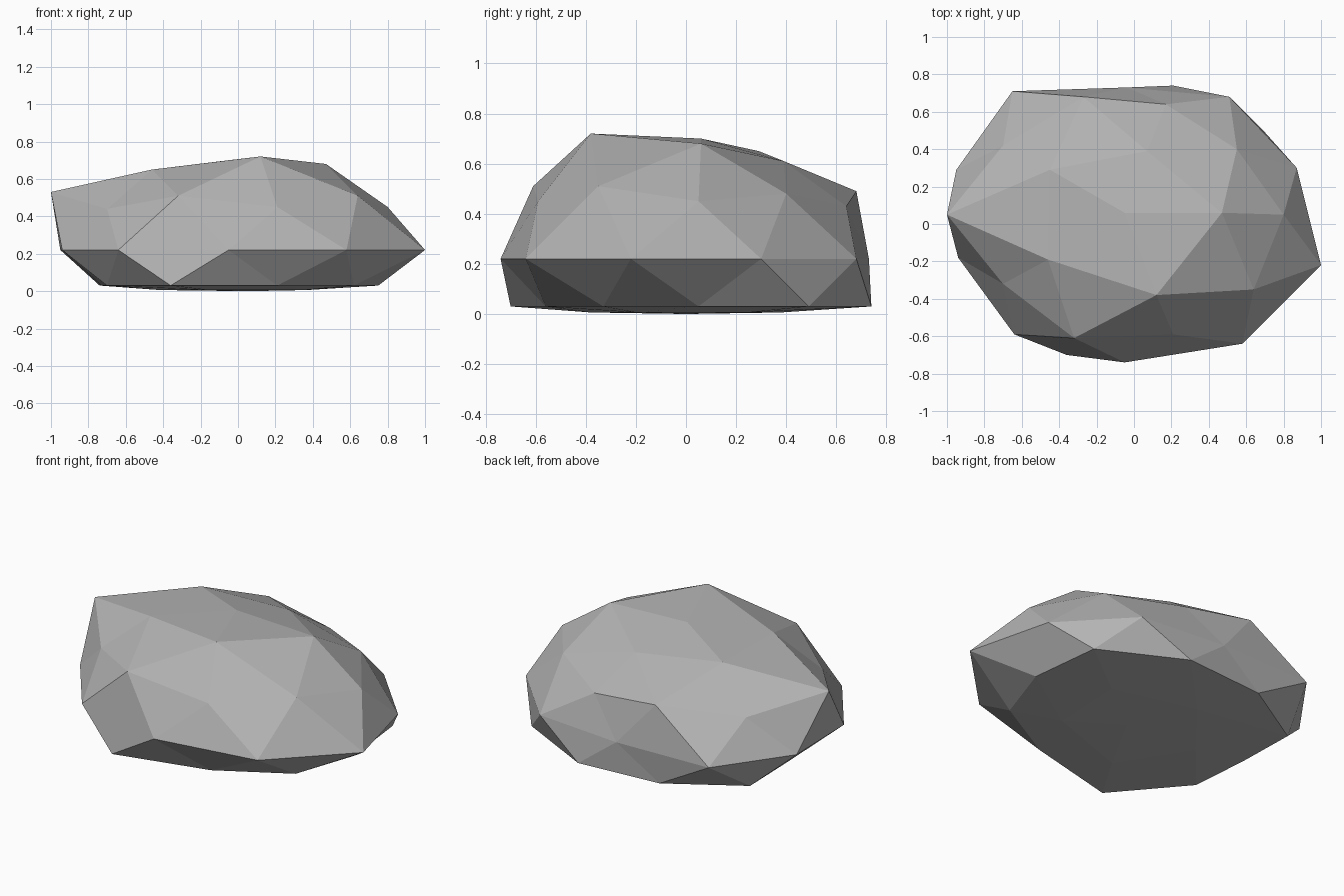
import bpy
import bmesh
import math

cube = bpy.data.objects.get("Cube")
if cube:
    bpy.data.objects.remove(cube, do_unlink=True)


def level(height, points):
    """Give every (x, y) point of a ring the same height."""
    return [(x, y, height) for x, y in points]


def around(vert):
    """Angle of a vertex about the vertical axis, counted from +x."""
    return (math.atan2(vert.co.y, vert.co.x) + .1) % math.tau


# Rings of the boulder from the ground up, each counter-clockwise from +x
underside_tip = [(.05, 0, 0)]
underside = level(.006, [(.37, .25), (-.14, .38), (-.42, .03), (-.16, -.38), (.35, -.2)])
base_rim = level(.03, [
    (.75, .05), (.7, .49), (.21, .74), (-.31, .7), (-.74, .44),
    (-.73, .07), (-.7, -.3), (-.36, -.7), (.21, -.56), (.62, -.33)])
girdle = level(.22, [
    (.87, .3), (.51, .68), (-.04, .73), (-.65, .71), (-.95, .29),
    (-.94, -.18), (-.64, -.59), (-.05, -.74), (.58, -.64), (1, -.22)])
shoulder = [
    (.8, .05, .45), (.55, .4, .48), (.17, .64, .43), (-.27, .68, .49), (-.7, .42, .43),
    (-1, .05, .53), (-.7, -.32, .44), (-.32, -.61, .51), (.21, -.59, .45), (.64, -.35, .51)]
crown = [(.47, .06, .68), (.07, .39, .61), (-.45, .29, .65), (-.46, -.19, .65), (.12, -.38, .72)]
summit = [(-.05, .06, .7)]
rings = [underside_tip, underside, base_rim, girdle, shoulder, crown, summit]

# Faceted boulder: an icosphere whose rings are pulled to the rock outline
bm = bmesh.new()
bmesh.ops.create_icosphere(bm, subdivisions=2, radius=1)
ordered = sorted(bm.verts, key=lambda vert: vert.co.z)
start = 0
for ring in rings:
    verts = sorted(ordered[start:start + len(ring)], key=around)
    start += len(ring)
    for vert, position in zip(verts, ring):
        vert.co = position
bmesh.ops.recalc_face_normals(bm, faces=bm.faces)
for face in bm.faces:
    face.smooth = False

mesh = bpy.data.meshes.new("boulder")
bm.to_mesh(mesh)
bm.free()
boulder = bpy.data.objects.new("boulder", mesh)
bpy.context.collection.objects.link(boulder)

# Plain grey stone
stone = bpy.data.materials.new("grey_stone")
stone.use_nodes = True
colour = (.45, .45, .45, 1)
stone.diffuse_color = colour
stone.node_tree.nodes["Principled BSDF"].inputs["Base Color"].default_value = colour
mesh.materials.append(stone)
